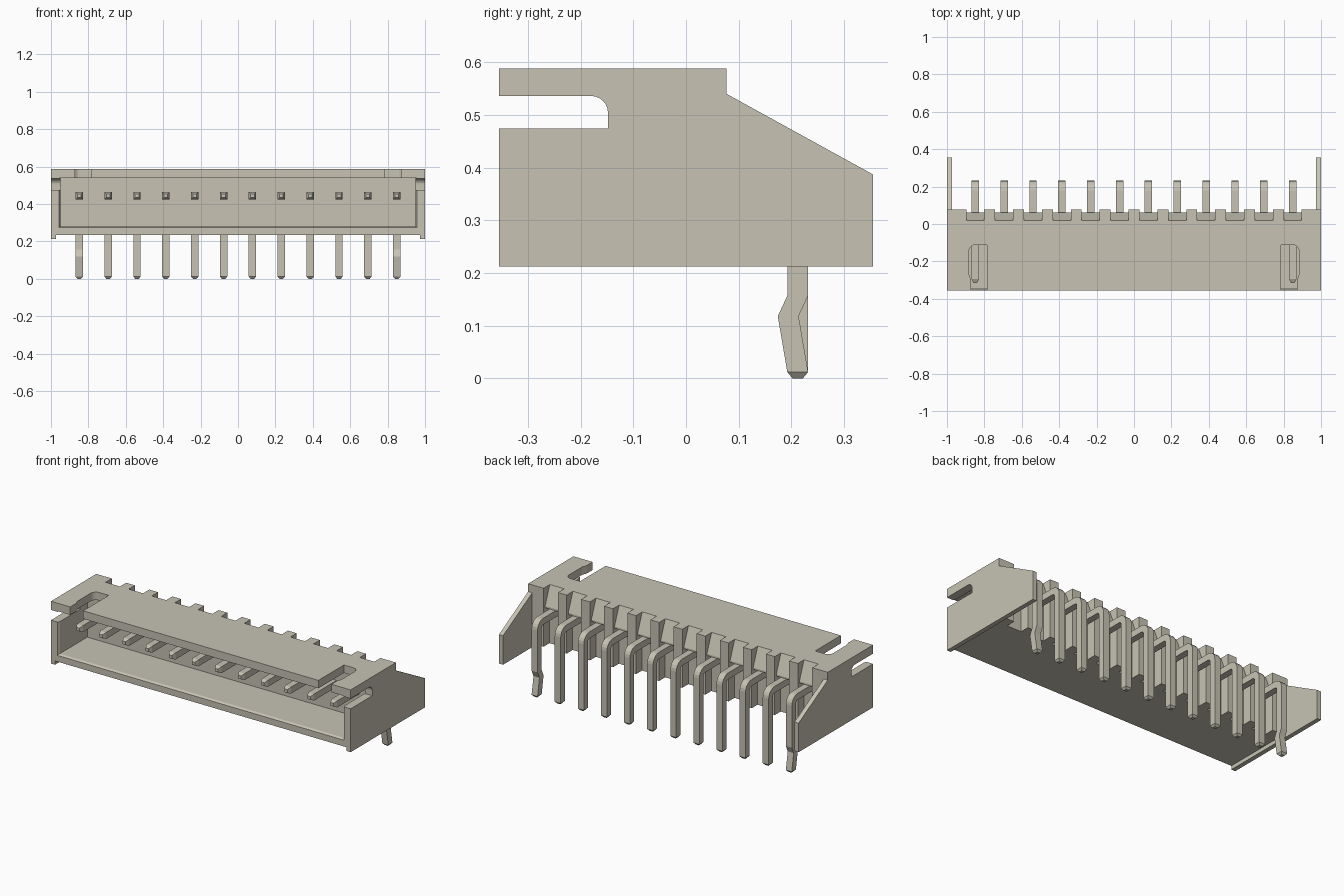
import bpy, bmesh
from math import sin, cos, pi
from mathutils import Vector

if "Cube" in bpy.data.objects:
    bpy.data.objects.remove(bpy.data.objects["Cube"], do_unlink=True)

COLOUR = (0.57, 0.545, 0.455, 1)
mat = bpy.data.materials.new("warm_beige")
mat.use_nodes = True
mat.diffuse_color = COLOUR
mat.node_tree.nodes["Principled BSDF"].inputs["Base Color"].default_value = COLOUR

PITCH = 0.1543
PIN_X = [(i - 5.5) * PITCH for i in range(12)]
HALF = 0.0198            # half the pin thickness
PIN_Z, PIN_Y = 0.444, 0.212


def finish(name, bm):
    bmesh.ops.recalc_face_normals(bm, faces=bm.faces)
    mesh = bpy.data.meshes.new(name)
    bm.to_mesh(mesh)
    bm.free()
    mesh.materials.append(mat)
    ob = bpy.data.objects.new(name, mesh)
    bpy.context.collection.objects.link(ob)
    return ob


def loft(bm, rings):
    """Closed solid through equal-length rings of points."""
    rows = [[bm.verts.new(p) for p in ring] for ring in rings]
    n = len(rows[0])
    for a, b in zip(rows, rows[1:]):
        for i in range(n):
            j = (i + 1) % n
            bm.faces.new((a[i], a[j], b[j], b[i]))
    bm.faces.new(rows[0][::-1])
    bm.faces.new(rows[-1])


def side_profile(bm, x0, x1, yz):
    loft(bm, [[(x, y, z) for y, z in yz] for x in (x0, x1)])


def box(bm, x0, x1, y0, y1, z0, z1):
    side_profile(bm, x0, x1, [(y0, z0), (y1, z0), (y1, z1), (y0, z1)])


def arc(cx, cy, r, a0, a1, steps=6):
    return [(cx + r * cos(a0 + (a1 - a0) * i / steps),
             cy + r * sin(a0 + (a1 - a0) * i / steps)) for i in range(steps + 1)]


def cut(target, bm):
    cutter = finish("cutter", bm)
    cutter.hide_render = True
    mod = target.modifiers.new("cut", 'BOOLEAN')
    mod.operation, mod.solver, mod.object = 'DIFFERENCE', 'EXACT', cutter
    bpy.context.view_layer.objects.active = target
    bpy.ops.object.modifier_apply(modifier=mod.name)
    bpy.data.objects.remove(cutter, do_unlink=True)


# Housing block, side skirts and rear wings as one outer solid:
# the full-width side outline is cut away between the two wings.
bm = bmesh.new()
side_profile(bm, -1, 1, [(-0.355, 0.212), (0.355, 0.212), (0.355, 0.387),
                         (0.077, 0.540), (0.077, 0.588), (-0.355, 0.588)])
housing = finish("housing", bm)
bm = bmesh.new()
side_profile(bm, -0.973, 0.973, [(-0.4, 0.1), (0.4, 0.1), (0.4, 0.7),
                                 (0.077, 0.7), (0.077, 0.235), (-0.4, 0.235)])
cut(housing, bm)

# Mating cavity with a bevelled mouth
bm = bmesh.new()
loft(bm, [[(-w, y, lo), (w, y, lo), (w, y, 0.54), (-w, y, 0.54)]
          for y, w, lo in ((-0.37, 0.963, 0.265), (-0.342, 0.95, 0.28), (-0.08, 0.95, 0.28))])
cut(housing, bm)

# Side latch slots, open at the front
bm = bmesh.new()
slot = [(-0.4, 0.474), (-0.148, 0.474)] + arc(-0.18, 0.504, 0.032, 0, pi / 2) + [(-0.4, 0.536)]
for s in (-1, 1):
    side_profile(bm, s * 0.92, s * 1.1, slot)
cut(housing, bm)

# Top key slots, rounded on the outer rear corner, narrowed at the mouth
bm = bmesh.new()
outline = ([(0.785, -0.4), (0.872, -0.4), (0.872, -0.30), (0.882, -0.27)]
           + arc(0.847, -0.146, 0.035, 0, pi / 2) + [(0.785, -0.111)])
for s in (-1, 1):
    loft(bm, [[(s * x, y, z) for x, y in outline] for z in (0.50, 0.7)])
cut(housing, bm)

# Rear pin recesses: sloped hood above each pin, open slot below
bm = bmesh.new()
for x in PIN_X:
    side_profile(bm, x - 0.048, x + 0.048,
                 [(0.2, 0.7), (0.018, 0.7), (0.018, 0.588), (0.062, 0.475),
                  (0.062, 0.465), (0.02, 0.465), (0.02, 0.2), (0.2, 0.2)])
cut(housing, bm)


# Bent contact pins; the two end pins carry a retention kink
def pin(name, x, kinked):
    def ring(y, z, dy, dz, h=HALF):
        return [(x - h, y - dy, z - dz), (x + h, y - dy, z - dz),
                (x + h, y + dy, z + dz), (x - h, y + dy, z + dz)]

    tip = HALF * 0.5
    rings = [ring(-0.315, PIN_Z, 0, tip, tip), ring(-0.295, PIN_Z, 0, HALF)]
    # Rounded elbow from horizontal to vertical
    r = 0.035
    for y, z in arc(PIN_Y - r, PIN_Z - r, r, pi / 2, 0, 5):
        d = Vector((y - PIN_Y + r, z - PIN_Z + r)).normalized() * HALF
        rings.append(ring(y, z, d.x, d.y))
    if kinked:
        rings += [ring(PIN_Y, 0.157, HALF, 0), ring(PIN_Y - 0.018, 0.118, HALF, 0)]
    rings += [ring(PIN_Y, 0.012, HALF, 0), ring(PIN_Y, 0, tip, 0, tip)]
    bm = bmesh.new()
    loft(bm, rings)
    finish(name, bm)


for i, x in enumerate(PIN_X):
    pin(f"contact_pin_{i + 1}", x, i in (0, 11))
